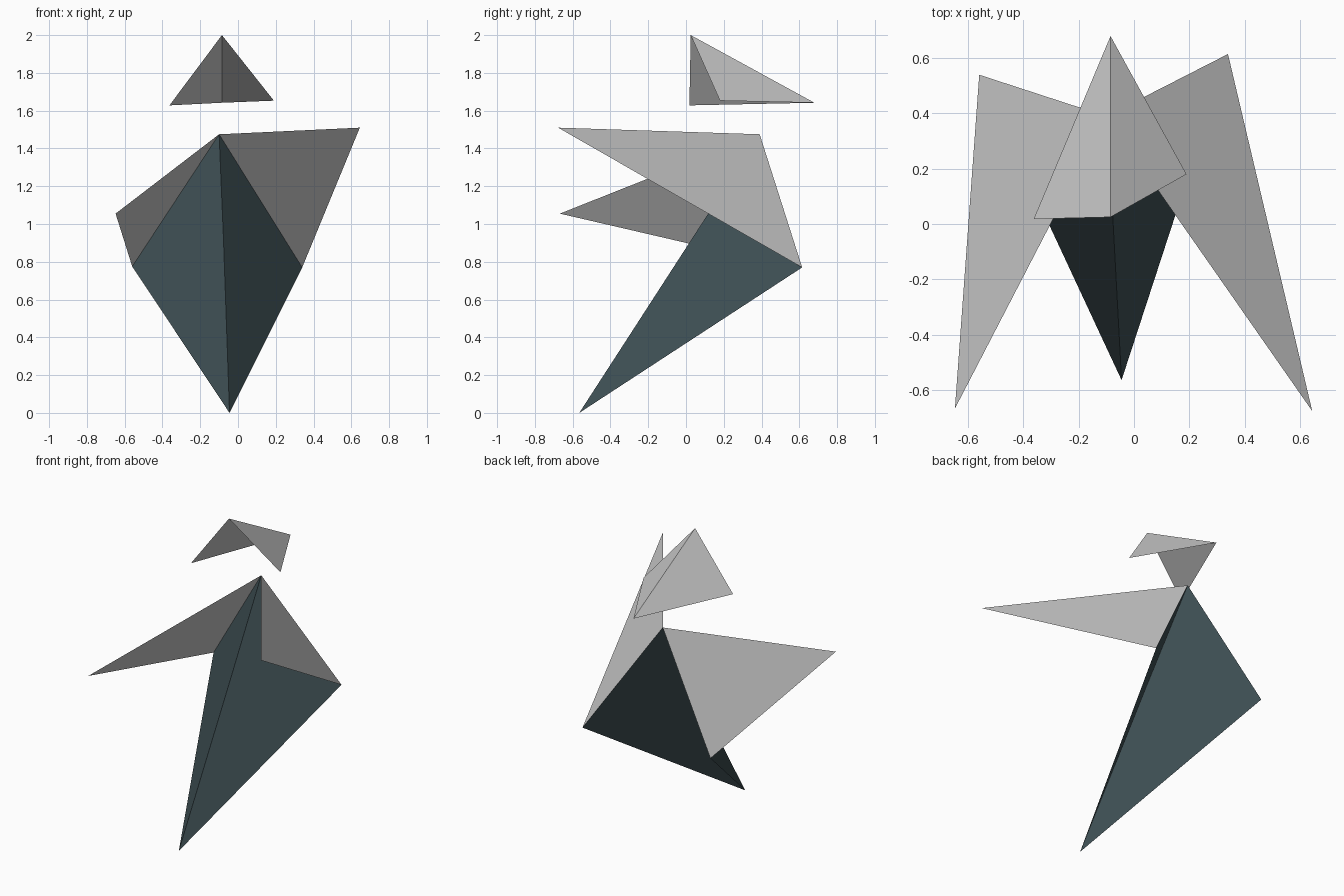
import bpy

if "Cube" in bpy.data.objects:
    bpy.data.objects.remove(bpy.data.objects["Cube"])

# Key fold points of the paper-like figure
top = (-0.10, 0.39, 1.475)
mid = (-0.077, 0.03, 0.92)
tail = (-0.045, -0.565, 0.0)
side_l = (-0.56, 0.54, 0.775)
side_r = (0.34, 0.615, 0.77)
wing_l = (-0.648, -0.668, 1.055)
wing_r = (0.645, -0.677, 1.51)

dark = bpy.data.materials.new("dark_slate")
dark.diffuse_color = (0.05, 0.08, 0.09, 1)
dark.use_nodes = True
dark.node_tree.nodes["Principled BSDF"].inputs["Base Color"].default_value = dark.diffuse_color


def sheet(name, triangles, material=None):
    """Join flat triangles into one folded sheet, sharing equal corners."""
    points = list(dict.fromkeys(p for tri in triangles for p in tri))
    mesh = bpy.data.meshes.new(name)
    mesh.from_pydata(points, [], [[points.index(p) for p in tri] for tri in triangles])
    if material:
        mesh.materials.append(material)
    obj = bpy.data.objects.new(name, mesh)
    bpy.context.collection.objects.link(obj)
    return obj


# Body: kite folded along its front ridge, open at the back
sheet("body", [(top, side_l, mid), (mid, side_l, tail),
               (top, mid, side_r), (mid, tail, side_r)], dark)

# Wings: one flap from each upper body edge, reaching forward
sheet("left_wing", [(top, wing_l, side_l)])
sheet("right_wing", [(top, side_r, wing_r)])

# Head: floating tent, ridge running back and down
peak = (-0.085, 0.025, 2.0)
back = (-0.085, 0.68, 1.642)
sheet("head", [(peak, back, (-0.363, 0.018, 1.628)),
               (peak, (0.19, 0.18, 1.653), back)])
